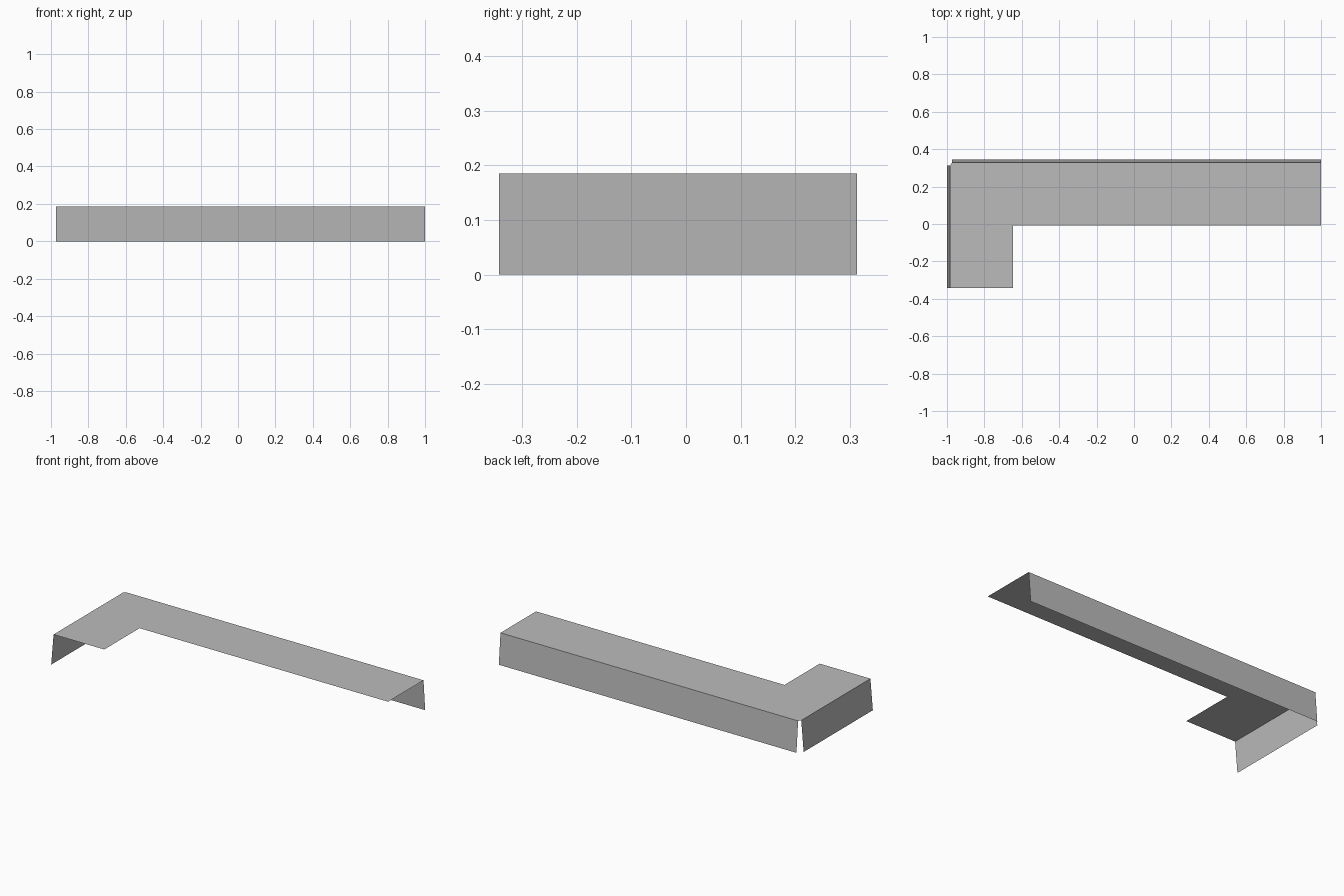
import bpy

cube = bpy.data.objects.get("Cube")
if cube:
    bpy.data.objects.remove(cube, do_unlink=True)

grey = bpy.data.materials.new("plain_grey")
grey.use_nodes = True
colour = (0.5, 0.5, 0.5, 1)
grey.diffuse_color = colour
grey.node_tree.nodes["Principled BSDF"].inputs["Base Color"].default_value = colour

HEIGHT = 0.185
LEFT, RIGHT, FRONT, BACK = -0.983, 1.0, -0.342, 0.328   # outline of the top
INNER_X, INNER_Y = -0.647, -0.008                       # inner corner of the L
CUT_X, CUT_Y = -0.973, 0.313                            # relief at the outer corner
FLARE = 0.016                                           # outward lean of the flanges


def sheet(name, points):
    """Make one flat sheet from its outline."""
    mesh = bpy.data.meshes.new(name)
    mesh.from_pydata(points, [], [range(len(points))])
    mesh.materials.append(grey)
    obj = bpy.data.objects.new(name, mesh)
    bpy.context.collection.objects.link(obj)
    return obj


def flange(name, start, end, lean):
    """Hang a leaning sheet from a top edge down to the ground."""
    top = [(x, y, HEIGHT) for x, y in (start, end)]
    bottom = [(x + lean[0], y + lean[1], 0) for x, y in (end, start)]
    return sheet(name, top + bottom)


# L-shaped top with a small relief cut where the flanges meet
outline = [(LEFT, FRONT), (INNER_X, FRONT), (INNER_X, INNER_Y), (RIGHT, INNER_Y),
           (RIGHT, BACK), (CUT_X, BACK), (LEFT, CUT_Y)]
sheet("top_plate", [(x, y, HEIGHT) for x, y in outline])

# Flanges along the two outer edges
flange("back_flange", (CUT_X, BACK), (RIGHT, BACK), (0, FLARE))
flange("right_flange", (LEFT, FRONT), (LEFT, CUT_Y), (-FLARE, 0))
